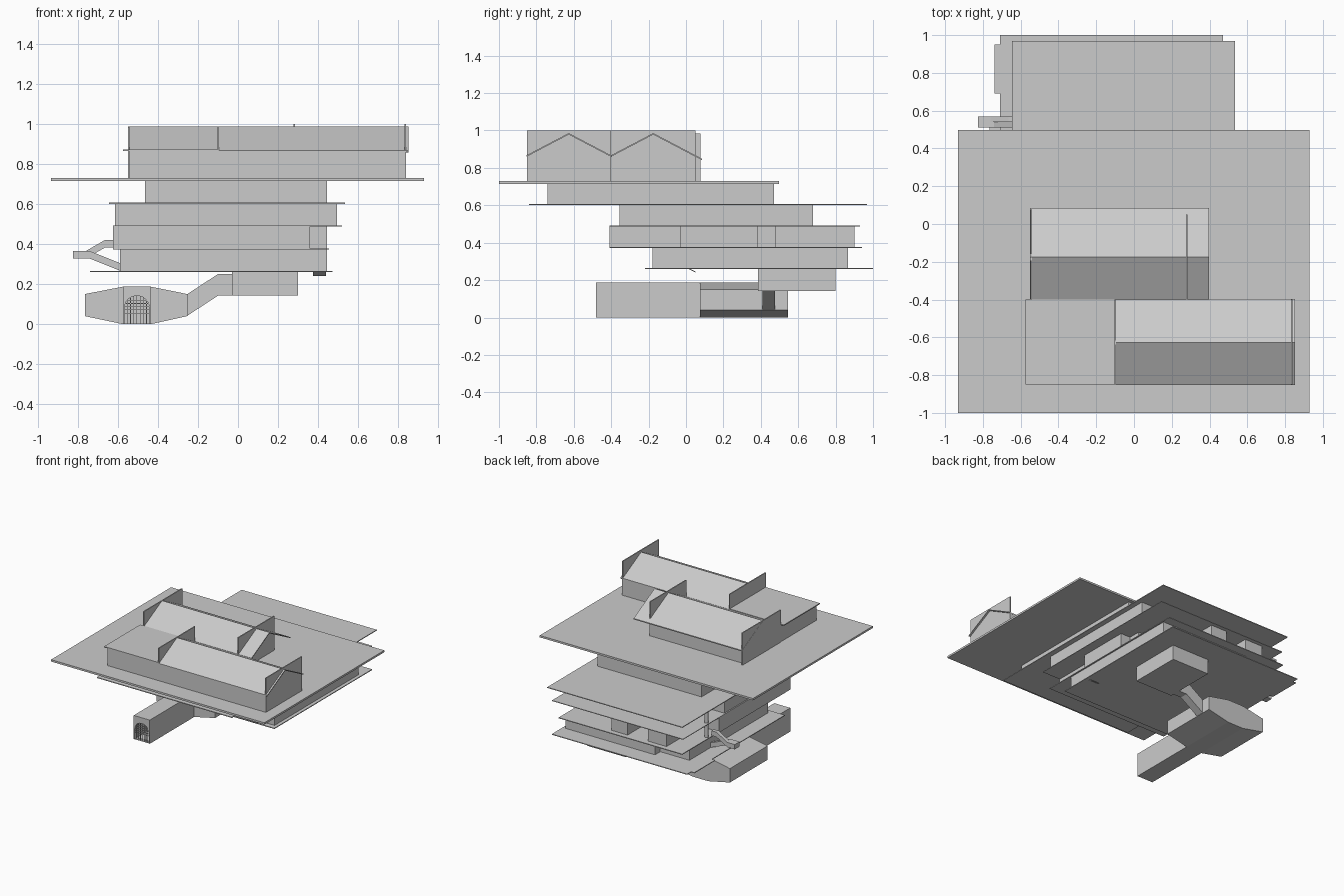
import bpy, bmesh, math


def finish(name, bm):
    bmesh.ops.recalc_face_normals(bm, faces=bm.faces)
    me = bpy.data.meshes.new(name)
    bm.to_mesh(me)
    bm.free()
    ob = bpy.data.objects.new(name, me)
    bpy.context.collection.objects.link(ob)
    return ob


def box(name, x0, x1, y0, y1, z0, z1):
    bm = bmesh.new()
    bmesh.ops.create_cube(bm, size=1)
    for v in bm.verts:
        v.co = (x0 if v.co.x < 0 else x1,
                y0 if v.co.y < 0 else y1,
                z0 if v.co.z < 0 else z1)
    return finish(name, bm)


def prism(name, pts, a, b, axis='y'):
    """Extrude a 2D profile along y (points are x,z) or x (points are y,z)."""
    bm = bmesh.new()
    if axis == 'y':
        place = lambda p, t: (p[0], t, p[1])
    else:
        place = lambda p, t: (t, p[0], p[1])
    f = [bm.verts.new(place(p, a)) for p in pts]
    g = [bm.verts.new(place(p, b)) for p in pts]
    bm.faces.new(f)
    bm.faces.new(g[::-1])
    for i in range(len(pts)):
        j = (i + 1) % len(pts)
        bm.faces.new((f[i], f[j], g[j], g[i]))
    return finish(name, bm)


def band(path, t):
    """Closed profile of a path with vertical thickness t."""
    return path + [(p[0], p[1] - t) for p in reversed(path)]


# Floor slabs
box("roof_slab", -0.933, 0.93, -1.0, 0.497, 0.715, 0.73)
box("slab_upper", -0.645, 0.535, -0.84, 0.968, 0.601, 0.607)
box("slab_middle", -0.625, 0.52, -0.41, 0.93, 0.487, 0.492)
box("slab_lower", -0.625, 0.455, -0.41, 0.94, 0.372, 0.378)
box("slab_bottom", -0.71, 0.472, -0.22, 1.0, 0.26, 0.266)
box("side_balcony", -0.738, -0.645, 0.69, 0.95, 0.26, 0.266)

# Top storey
box("storey_top", -0.465, 0.445, -0.74, 0.47, 0.607, 0.715)

# Third storey, notched for the stair at the back
box("storey_three", -0.42, 0.495, -0.355, 0.5, 0.492, 0.601)
box("storey_three_wing", -0.15, 0.495, 0.5, 0.68, 0.492, 0.601)
box("storey_three_side", -0.615, -0.42, -0.355, 0.4, 0.492, 0.601)

# Second storey with projecting bays
box("storey_two", -0.625, 0.36, -0.41, 0.48, 0.378, 0.487)
box("storey_two_bay", 0.36, 0.445, -0.03, 0.385, 0.378, 0.487)
for x0, x1 in ((-0.46, -0.30), (-0.12, 0.02)):
    box("rear_bay", x0, x1, 0.48, 0.9, 0.378, 0.487)

# First storey
box("storey_one", -0.59, 0.445, -0.18, 0.80, 0.266, 0.372)
box("storey_one_rear", -0.335, 0.445, 0.80, 0.865, 0.266, 0.372)

# Round column beside the stair
bm = bmesh.new()
bmesh.ops.create_cone(bm, cap_ends=True, segments=16, radius1=0.015,
                      radius2=0.015, depth=0.225)
bmesh.ops.translate(bm, verts=bm.verts, vec=(-0.6, 0.6, 0.49))
finish("stair_column", bm)

# Two dog-leg stairs: lower flight, landing, upper flight
stairs = (("outer_stair",
           [(-0.59, 0.305), (-0.74, 0.365), (-0.825, 0.365)],
           [(-0.825, 0.365), (-0.76, 0.365), (-0.665, 0.42), (-0.62, 0.42)]),
          ("inner_stair",
           [(-0.21, 0.42), (-0.36, 0.474), (-0.445, 0.474)],
           [(-0.445, 0.474), (-0.38, 0.474), (-0.285, 0.535), (-0.15, 0.535)]))
for name, low, high in stairs:
    prism(name + "_lower", band(low, 0.038), 0.51, 0.54)
    prism(name + "_upper", band(high, 0.038), 0.54, 0.57)

# Rooftop houses
box("front_house", -0.545, 0.835, -0.85, -0.4, 0.73, 0.865)
box("rear_house", -0.545, 0.28, -0.4, 0.05, 0.73, 0.865)
box("terrace", -0.575, -0.095, -0.85, -0.4, 0.865, 0.873)
for name, y0, y1, x0, x1 in (("front_gable_roof", -0.852, -0.398, -0.095, 0.852),
                             ("rear_gable_roof", -0.4, 0.085, -0.55, 0.398)):
    ym = y0 + 0.225
    slope = 0.118 / 0.225
    roof = [(y0, 0.868), (ym, 0.986), (y1, 0.986 - slope * (y1 - ym))]
    prism(name, band(roof, 0.008), x0, x1, 'x')

# Upright end walls rising past the roofs
for x, y0, y1, z1 in ((0.835, -0.85, -0.4, 1.0), (-0.098, -0.85, -0.4, 0.988),
                      (0.28, -0.4, 0.05, 1.0), (-0.545, -0.4, 0.078, 0.985)):
    box("end_wall", x - 0.004, x + 0.004, y0, y1, 0.73, z1)

# Entrance corridor with arched opening
cx, r, spring = -0.505, 0.062, 0.08
arch = [(cx + r * math.cos(math.pi * i / 12), spring + r * math.sin(math.pi * i / 12))
        for i in range(13)]
outline = ([(-0.435, 0), (-0.435, 0.187), (-0.575, 0.187), (-0.575, 0), (cx - r, 0)]
           + arch[::-1] + [(cx + r, 0)])
prism("entrance_corridor", outline, -0.48, 0.075)
box("corridor_floor", -0.575, -0.435, -0.478, 0.075, 0.0, 0.003)

# Grille in the arch
for i in range(5):
    z = 0.055 + 0.016 * i
    w = r if z < spring else math.sqrt(r * r - (z - spring) ** 2)
    box("grille_rail", cx - w, cx + w, -0.475, -0.471, z - 0.0015, z + 0.0015)
for i in range(-3, 4):
    x = cx + i * 0.016
    top = spring + math.sqrt(r * r - (x - cx) ** 2)
    box("grille_bar", x - 0.0015, x + 0.0015, -0.475, -0.471, 0.0, top)

# Eight-sided hall
prism("hall", [(-0.765, 0.04), (-0.575, 0), (-0.435, 0), (-0.253, 0.04),
               (-0.253, 0.15), (-0.435, 0.187), (-0.575, 0.187), (-0.765, 0.15)],
      0.075, 0.545)

# Sloping passage to the lobby hanging under the building
prism("passage", band([(-0.253, 0.15), (-0.1, 0.25), (-0.03, 0.25)], 0.108), 0.41, 0.475)
box("lobby", -0.03, 0.3, 0.385, 0.80, 0.142, 0.26)

# Small tilted hatch under the bottom slab
prism("hatch", band([(0.01, 0.266), (0.05, 0.246)], 0.005), 0.375, 0.44, 'x')
